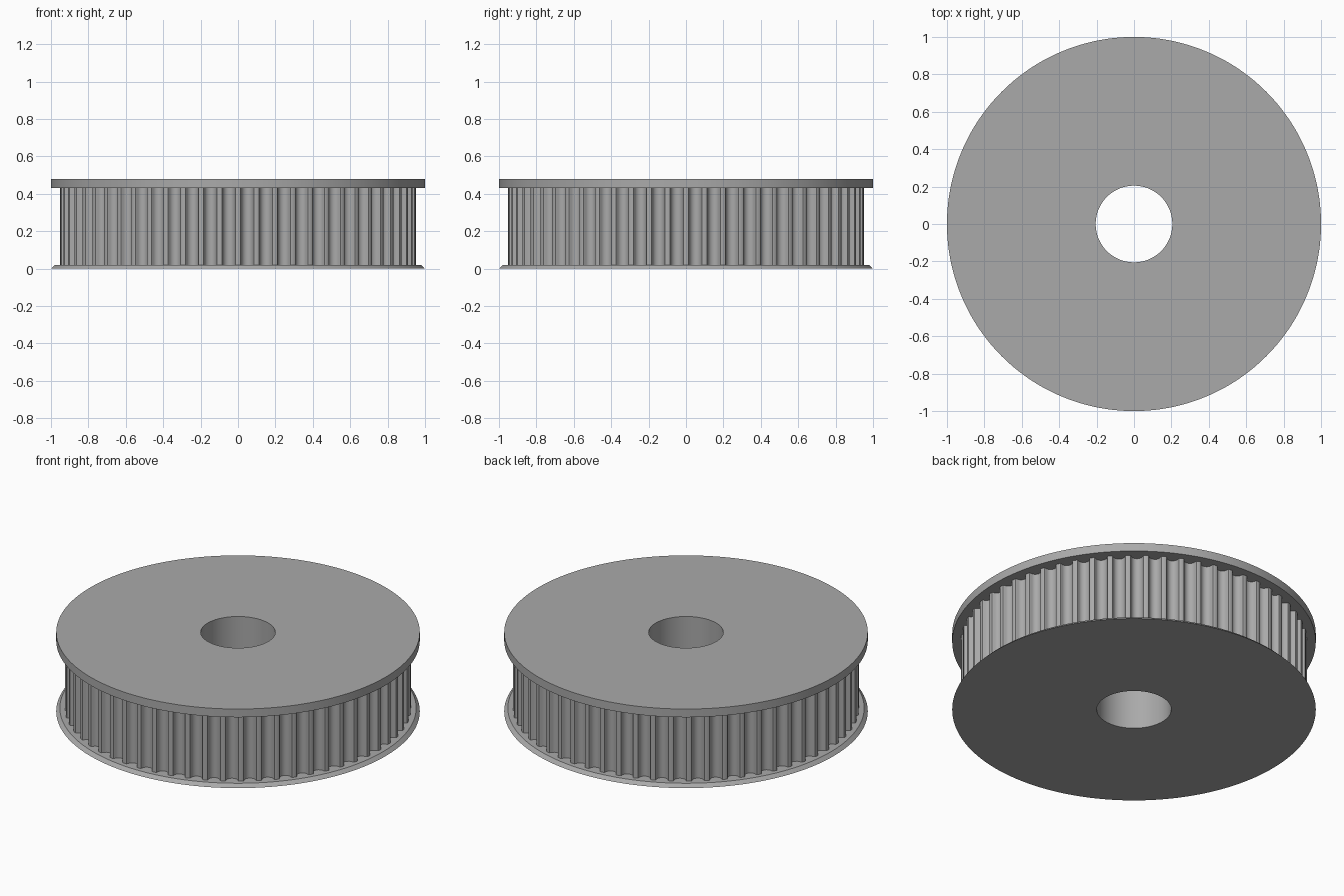
import bpy, bmesh, math

if "Cube" in bpy.data.objects:
    bpy.data.objects.remove(bpy.data.objects["Cube"])

TEETH = 60
BORE, FLANGE, RIM = 0.205, 1.0, 0.953
PITCH = 2 * math.pi / TEETH

# half groove: (sideways offset from the groove centre, depth below the rim)
HALF = [(0.041, 0.0), (0.036, 0.002), (0.0335, 0.007), (0.0305, 0.018),
        (0.025, 0.028), (0.0135, 0.036)]
GROOVE = [(-x, d) for x, d in HALF] + [(0, 0.039)] + [(x, d) for x, d in reversed(HALF)]

# angle and depth of every point around the rim; a tooth is centred on each axis
SAMPLES = [((i + 0.5) * PITCH + x / RIM, d) for i in range(TEETH) for x, d in GROOVE]

# closed cross-section: (radius, height, toothed)
SECTION = [(BORE, 0.0, False), (FLANGE, 0.0, False), (0.98, 0.02, False),
           (RIM, 0.02, True), (RIM, 0.43, True),
           (FLANGE, 0.43, False), (FLANGE, 0.48, False), (BORE, 0.48, False)]

# pulley: bore, chamfered lower flange, toothed rim and upper flange in one loft
bm = bmesh.new()
rings = []
for radius, z, toothed in SECTION:
    ring = []
    for a, depth in SAMPLES:
        r = radius - depth if toothed else radius
        ring.append(bm.verts.new((r * math.cos(a), r * math.sin(a), z)))
    rings.append(ring)
n = len(SAMPLES)
for k, low in enumerate(rings):
    high = rings[(k + 1) % len(rings)]
    for i in range(n):
        j = (i + 1) % n
        bm.faces.new((low[i], low[j], high[j], high[i]))
bmesh.ops.recalc_face_normals(bm, faces=bm.faces)
mesh = bpy.data.meshes.new("toothed_pulley")
bm.to_mesh(mesh)
bm.free()

mat = bpy.data.materials.new("plain grey")
mat.diffuse_color = (0.40, 0.40, 0.40, 1)
mat.use_nodes = True
mat.node_tree.nodes["Principled BSDF"].inputs["Base Color"].default_value = mat.diffuse_color
mesh.materials.append(mat)

pulley = bpy.data.objects.new("toothed_pulley", mesh)
bpy.context.collection.objects.link(pulley)
bpy.context.view_layer.objects.active = pulley
pulley.select_set(True)
bpy.ops.object.shade_smooth_by_angle(angle=math.radians(30))
